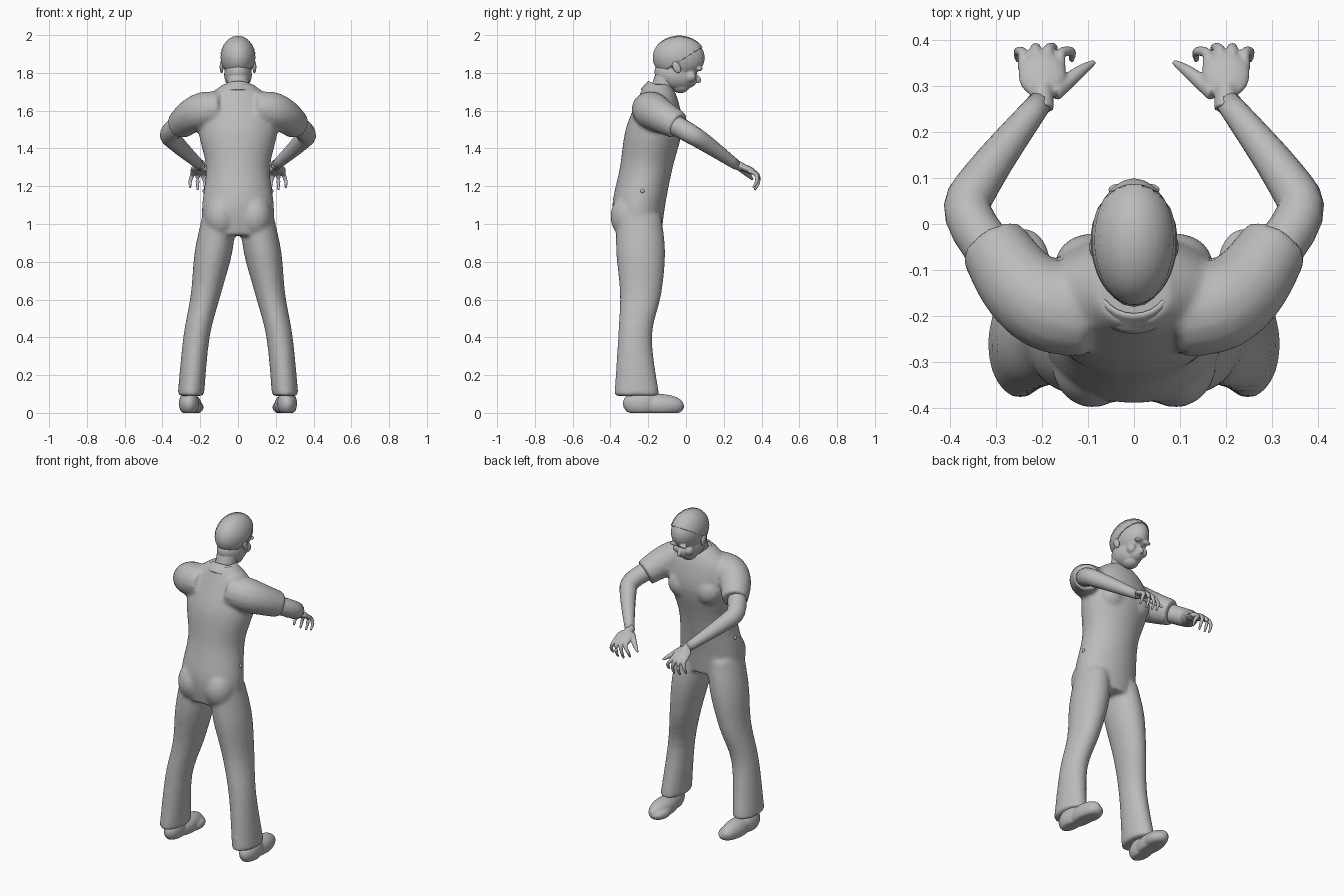
import bpy, bmesh, math
from mathutils import Vector, Matrix

if "Cube" in bpy.data.objects:
    bpy.data.objects.remove(bpy.data.objects["Cube"])

grey = bpy.data.materials.new("plain_grey")
grey.use_nodes = True
grey.diffuse_color = (.5, .5, .5, 1)
grey.node_tree.nodes["Principled BSDF"].inputs["Base Color"].default_value = grey.diffuse_color


def smooth_path(keys, steps=4):
    """Pass a smooth curve through key rings of any dimension."""
    keys = [Vector(key) for key in keys]
    padded = [keys[0]] + keys + [keys[-1]]
    result = []
    for before, start, end, after in zip(padded, padded[1:], padded[2:], padded[3:]):
        leave, arrive = (end - before) / 2, (after - start) / 2
        for step in range(steps):
            t = step / steps
            blend = t * t * (3 - 2 * t)
            result.append(start.lerp(end, blend) + leave * t * (1 - t) ** 2 - arrive * t * t * (1 - t))
    return result + [keys[-1]]


def loft(bm, keys, along=False, sides=24, caps=True):
    """Skin elliptical rings (x, y, z, half width, half depth), level or square to the path."""
    rings = smooth_path(keys)
    points = [Vector(ring[:3]) for ring in rings]
    loops = []
    for i, ring in enumerate(rings):
        across, forward = Vector((1, 0, 0)), Vector((0, 1, 0))
        if along:
            tangent = points[min(i + 1, len(points) - 1)] - points[max(i - 1, 0)]
            across = tangent.cross(Vector((0, 0, 1))).normalized()
            forward = across.cross(tangent.normalized())
        loop = []
        for k in range(sides):
            angle = math.tau * k / sides
            offset = across * ring[3] * math.cos(angle) + forward * ring[4] * math.sin(angle)
            loop.append(bm.verts.new(points[i] + offset))
        loops.append(loop)
    for lower, upper in zip(loops, loops[1:]):
        for k in range(sides):
            n = (k + 1) % sides
            bm.faces.new((lower[k], lower[n], upper[n], upper[k]))
    if caps:
        bm.faces.new(loops[0][::-1])
        bm.faces.new(loops[-1])


def limb(bm, side, *keys):
    """Round limb through points (x, y, z, radius), mirrored by side."""
    loft(bm, [(side * x, y, z, radius, radius) for x, y, z, radius in keys], along=True, sides=16)


def ball(bm, centre, size, tilt=0):
    matrix = Matrix.Translation(centre) @ Matrix.Rotation(tilt, 4, 'X') @ Matrix.Diagonal((*size, 1))
    return bmesh.ops.create_uvsphere(bm, u_segments=24, v_segments=14, radius=1, matrix=matrix)["verts"]


def finish(name, bm, voxel=0, relax=5, thickness=0):
    bmesh.ops.recalc_face_normals(bm, faces=bm.faces)
    mesh = bpy.data.meshes.new(name)
    bm.to_mesh(mesh)
    bm.free()
    mesh.materials.append(grey)
    for polygon in mesh.polygons:
        polygon.use_smooth = True
    part = bpy.data.objects.new(name, mesh)
    bpy.context.collection.objects.link(part)
    if thickness:
        part.modifiers.new("thickness", 'SOLIDIFY').thickness = thickness
    if voxel:
        merge = part.modifiers.new("merge", 'REMESH')
        merge.mode, merge.voxel_size, merge.use_smooth_shade = 'VOXEL', voxel, True
        blend = part.modifiers.new("blend", 'SMOOTH')
        blend.factor, blend.iterations = .5, relax


SIDES = {"left": 1, "right": -1}

# Overalls: torso, trouser legs and short sleeves blended together
bm = bmesh.new()
loft(bm, [(0, -.25, .94, .19, .12), (0, -.25, 1.1, .19, .14), (0, -.21, 1.3, .17, .14),
          (0, -.17, 1.5, .21, .15), (0, -.15, 1.65, .18, .11), (0, -.15, 1.74, .08, .07)], sides=32)
for side in SIDES.values():
    legs = [(.1, -.25, 1.04, .09, .12), (.13, -.24, .85, .1, .13), (.17, -.24, .63, .08, .11),
            (.22, -.27, .4, .07, .09), (.25, -.26, .09, .07, .12)]
    loft(bm, [(side * x, *rest) for x, *rest in legs])
    limb(bm, side, (.09, -.2, 1.61, .09), (.18, -.18, 1.6, .1), (.25, -.13, 1.57, .09),
         (.31, -.04, 1.52, .075))
    ball(bm, (side * .09, -.3, 1.04), (.09, .1, .12))
    ball(bm, (side * .09, -.08, 1.5), (.08, .06, .08))
finish("overalls", bm, voxel=.011, relax=7)

# Collar, higher at the nape
bm = bmesh.new()
loft(bm, [(0, -.14, 1.67, .1, .1), (0, -.13, 1.73, .08, .07)], caps=False)
for vert in bm.verts:
    vert.co.z -= (vert.co.y + .14) * .45
finish("collar", bm, thickness=.008)

# Neck
bm = bmesh.new()
limb(bm, 1, (0, -.14, 1.64, .07), (0, -.12, 1.73, .06), (0, -.09, 1.82, .06))
finish("neck", bm)

# Head with the face bowed forward: skull, jaw, chin, nose, lips, brows and cheeks
bm = bmesh.new()
ball(bm, (0, -.035, 1.88), (.088, .135, .11))
ball(bm, (0, -.06, 1.79), (.074, .11, .08), -.3)
ball(bm, (0, -.03, 1.73), (.045, .05, .037))
ball(bm, (0, .01, 1.77), (.05, .05, .05))
ball(bm, (0, .06, 1.77), (.013, .017, .028), .6)
ball(bm, (0, .035, 1.735), (.024, .013, .007), .6)
for side in SIDES.values():
    ball(bm, (side * .033, .075, 1.82), (.025, .015, .01), .5)
    ball(bm, (side * .04, .025, 1.78), (.027, .03, .03))
finish("head", bm, voxel=.005, relax=6)

# Hair swept from brow to nape in ridges, cut along a slanting hairline
bm = bmesh.new()
strands = 60
hair = bmesh.ops.create_uvsphere(bm, u_segments=strands, v_segments=24, radius=1)["verts"]
for vert in hair:
    strand = round(math.atan2(vert.co.y, vert.co.x) * strands / math.tau)
    if strand % 2:
        vert.co.xy *= .97
bmesh.ops.rotate(bm, verts=hair, matrix=Matrix.Rotation(math.pi / 2, 3, 'X'))
bmesh.ops.scale(bm, verts=hair, vec=(.094, .14, .116))
bmesh.ops.translate(bm, verts=hair, vec=(0, -.036, 1.882))
bmesh.ops.bisect_plane(bm, geom=bm.verts[:] + bm.edges[:] + bm.faces[:], clear_inner=True,
                       plane_co=(0, -.05, 1.85), plane_no=(0, -.5, .8))
finish("hair", bm, thickness=.005)

for name, side in SIDES.items():
    # Ear
    bm = bmesh.new()
    ball(bm, (side * .087, -.05, 1.83), (.01, .02, .034), .45)
    finish(name + "_ear", bm)

    # Bare arm bent at the elbow
    bm = bmesh.new()
    limb(bm, side, (.28, -.1, 1.55, .055), (.36, .02, 1.48, .052), (.33, .1, 1.43, .046),
         (.2, .27, 1.31, .026))
    finish(name + "_arm", bm)

    # Hand with drooping fingers and spread thumb
    bm = bmesh.new()
    limb(bm, side, (.2, .25, 1.32, .026), (.2, .3, 1.3, .024))
    ball(bm, (side * .2, .325, 1.29), (.052, .055, .02), -.4)
    for finger in range(4):
        x = .16 + .027 * finger
        middle = 1 - abs(finger - 1.5) / 1.5
        reach = .38 + .012 * middle
        tip = x + .012 * (finger - 2)
        drop = .07 + .02 * middle
        limb(bm, side, (x, reach - .045, 1.28, .012), (x, reach - .01, 1.262, .012),
             (tip, reach - .005, 1.262 - drop / 2, .01), (tip, reach - .025, 1.262 - drop, .006))
    limb(bm, side, (.175, .285, 1.3, .02), (.12, .33, 1.26, .014), (.086, .353, 1.235, .006))
    finish(name + "_hand", bm, voxel=.004)

    # Shoe with heel, instep and toe, flattened underneath
    bm = bmesh.new()
    ball(bm, (side * .26, -.24, .05), (.053, .095, .07))
    ball(bm, (side * .25, -.14, .04), (.058, .13, .06))
    ball(bm, (side * .24, -.09, .03), (.058, .08, .04))
    for vert in bm.verts:
        vert.co.z = max(vert.co.z, 0)
    finish(name + "_shoe", bm, voxel=.006)

    # Hip button
    bm = bmesh.new()
    ball(bm, (side * .18, -.23, 1.175), (.008, .011, .011))
    finish(name + "_hip_button", bm)
